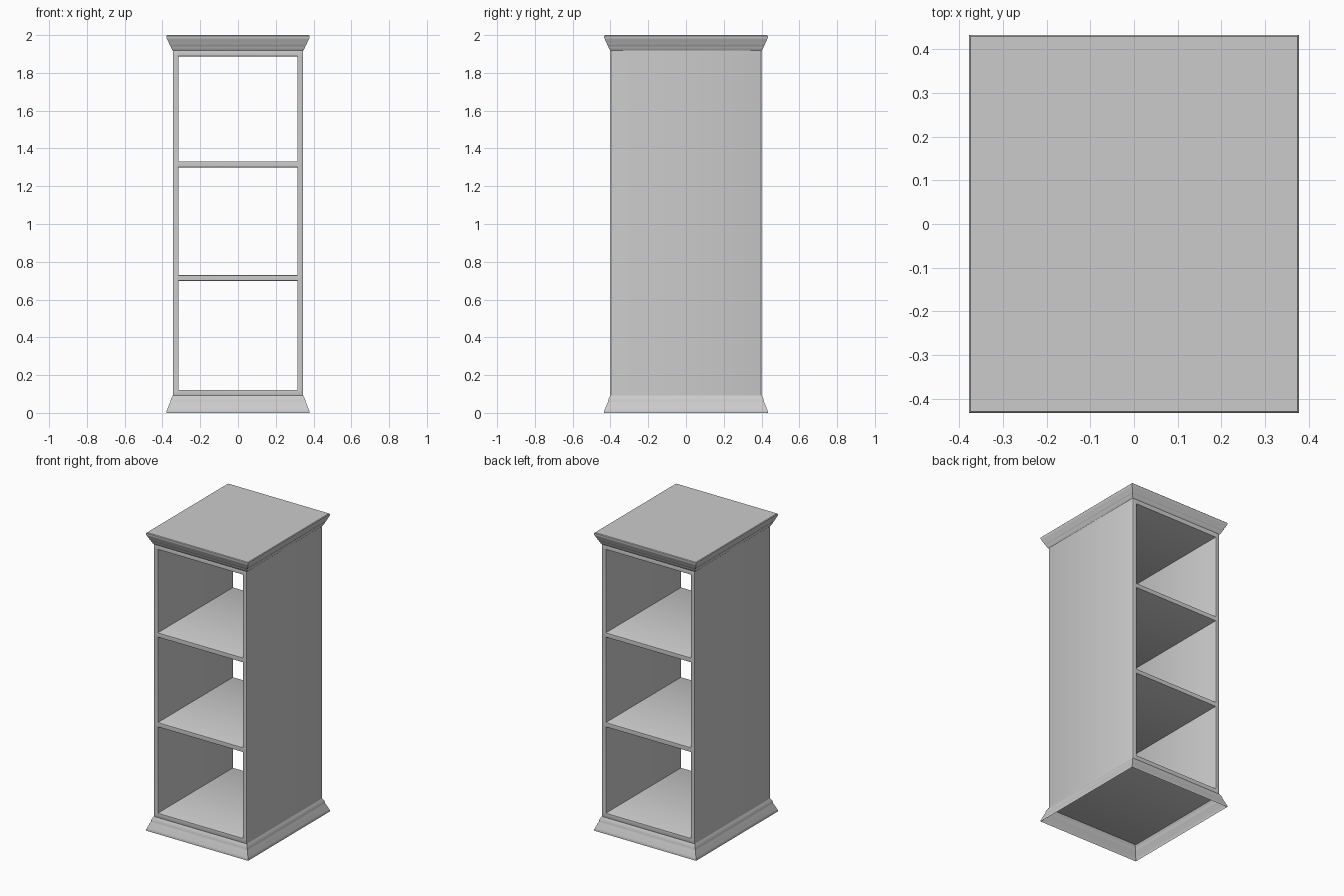
import bpy, bmesh, math

if "Cube" in bpy.data.objects:
    bpy.data.objects.remove(bpy.data.objects["Cube"])

HX, HY = 0.345, 0.40          # half width and half depth of the carcass
IX = 0.314                    # half width of the openings


def finish(name, bm):
    bmesh.ops.recalc_face_normals(bm, faces=bm.faces)
    mesh = bpy.data.meshes.new(name)
    bm.to_mesh(mesh)
    bm.free()
    ob = bpy.data.objects.new(name, mesh)
    bpy.context.collection.objects.link(ob)
    bpy.ops.object.select_all(action='DESELECT')
    ob.select_set(True)
    bpy.context.view_layer.objects.active = ob
    bpy.ops.object.shade_smooth_by_angle(angle=math.radians(40))
    return ob


def carcass():
    # Front frame as a grid with three empty cells, extruded through the depth
    xs = [-HX, -IX, IX, HX]
    zs = [0.088, 0.122, 0.698, 0.730, 1.300, 1.332, 1.888, 1.925]
    bm = bmesh.new()
    grid = [[bm.verts.new((x, -HY, z)) for x in xs] for z in zs]
    for j in range(len(zs) - 1):
        for i in range(3):
            if i == 1 and j % 2 == 1:
                continue
            bm.faces.new((grid[j][i], grid[j][i + 1],
                          grid[j + 1][i + 1], grid[j + 1][i]))
    ext = bmesh.ops.extrude_face_region(bm, geom=bm.faces[:], use_keep_orig=True)
    verts = [g for g in ext['geom'] if isinstance(g, bmesh.types.BMVert)]
    bmesh.ops.translate(bm, verts=verts, vec=(0, 2 * HY, 0))
    bmesh.ops.recalc_face_normals(bm, faces=bm.faces)
    # Ease the front and back edges of the frame and openings
    edges = [e for e in bm.edges if len(e.link_faces) == 2
             and e.calc_face_angle(0) > 1
             and abs(e.verts[0].co.y - e.verts[1].co.y) < 1e-4]
    bmesh.ops.bevel(bm, geom=edges, offset=0.006, segments=2,
                    profile=0.5, affect='EDGES')
    return finish("carcass", bm)


def moulding(name, profile, cap):
    # Profile of (outward offset, height) swept round the rectangle
    bm = bmesh.new()
    rings = [[bm.verts.new((sx * (HX + o), sy * (HY + o), z))
              for sx, sy in ((-1, -1), (1, -1), (1, 1), (-1, 1))]
             for o, z in profile]
    for a, b in zip(rings, rings[1:]):
        for i in range(4):
            k = (i + 1) % 4
            bm.faces.new((a[i], a[k], b[k], b[i]))
    if cap:
        bm.faces.new(rings[-1])
    return finish(name, bm)


carcass()

# Hollow skirting, open underneath
moulding("base_moulding", [
    (0.033, 0.0), (0.033, 0.010), (0.029, 0.020), (0.022, 0.037),
    (0.017, 0.050), (0.013, 0.057), (0.012, 0.065), (0.009, 0.075),
    (0.004, 0.085), (0.0, 0.092)], False)

# Crown with a flat top
moulding("crown_moulding", [
    (0.0, 1.918), (0.005, 1.925), (0.010, 1.935), (0.013, 1.945),
    (0.018, 1.950), (0.020, 1.958), (0.025, 1.967), (0.030, 1.978),
    (0.033, 1.985), (0.033, 1.996), (0.029, 2.0)], True)
